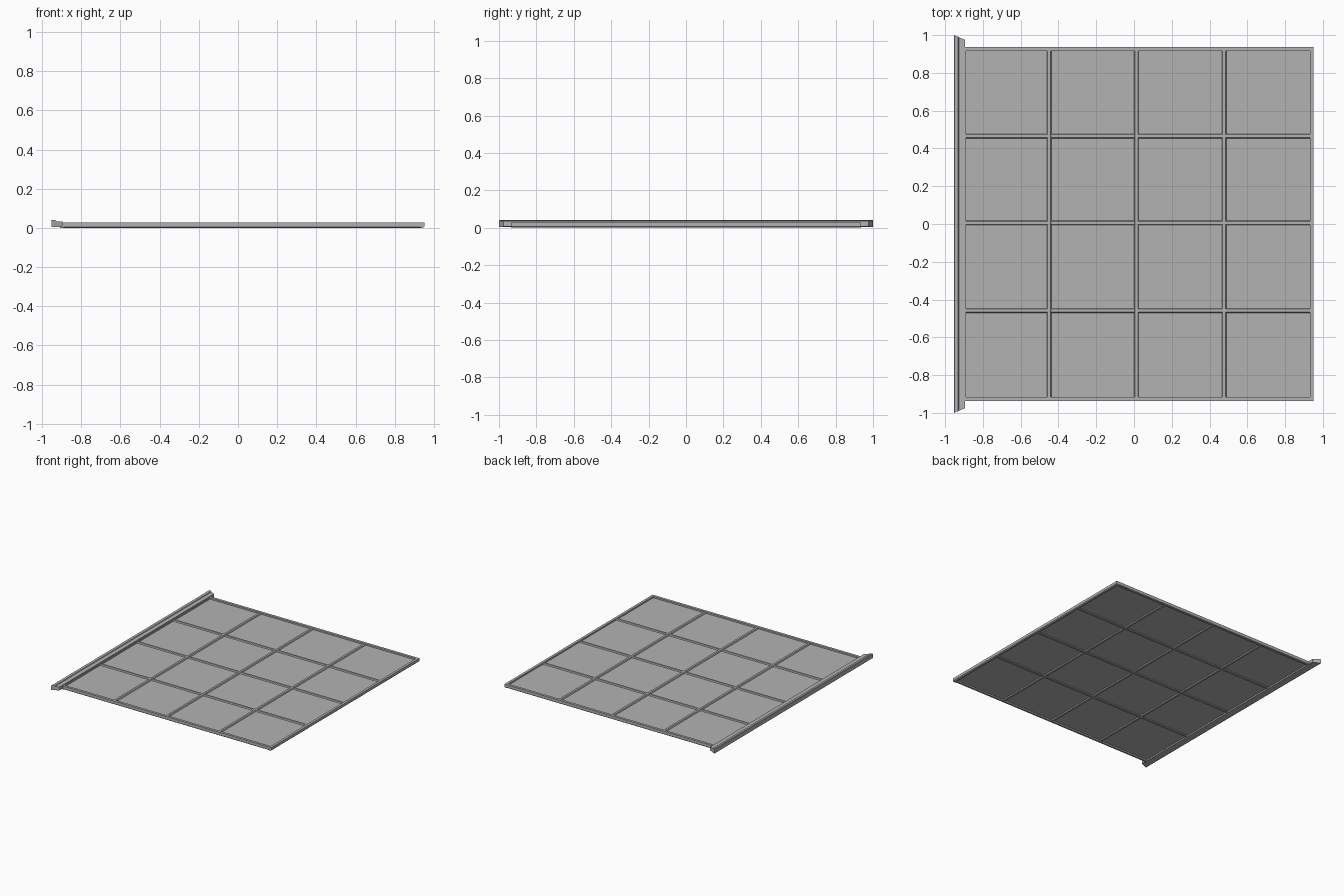
import bpy, bmesh

if "Cube" in bpy.data.objects:
    bpy.data.objects.remove(bpy.data.objects["Cube"])

grey = bpy.data.materials.new("grey_paint")
grey.diffuse_color = (0.45, 0.45, 0.45, 1)
grey.use_nodes = True
grey.node_tree.nodes["Principled BSDF"].inputs["Base Color"].default_value = grey.diffuse_color


def prism(name, profile, place, n0, n1):
    """Extrude a closed profile; place(u, v, s) gives the point at end s."""
    bm = bmesh.new()
    rings = [[bm.verts.new(place(u, v, s)) for u, v in profile] for s in (n0, n1)]
    n = len(profile)
    for i in range(n):
        k = (i+1) % n
        bm.faces.new((rings[0][i], rings[0][k], rings[1][k], rings[1][i]))
    for r in rings:
        bm.faces.new(r)
    bmesh.ops.recalc_face_normals(bm, faces=bm.faces)
    me = bpy.data.meshes.new(name)
    bm.to_mesh(me)
    bm.free()
    me.materials.append(grey)
    bpy.context.collection.objects.link(bpy.data.objects.new(name, me))


def rect(a, b, z0, z1):
    return [(a, z0), (b, z0), (b, z1), (a, z1)]


def along_y(u, v, s):
    return (u, s, v)


def along_x(u, v, s):
    return (s, u, v)


X0, X1, Y, W = -0.91, 0.951, 0.936, 0.02

# outer frame: rails and stiles, outer lower edge chamfered
prism("frame_outer_end", [(X1-W, 0), (X1-0.006, 0), (X1, 0.006), (X1, 0.027), (X1-W, 0.027)],
      along_y, -Y, Y)
prism("frame_sill_end", rect(X0, X0+W, 0, 0.027), along_y, -Y, Y)
for s, name in ((1, "back"), (-1, "front")):
    prism("frame_rail_" + name,
          [(s*(Y-W), 0), (s*(Y-0.004), 0), (s*Y, 0.004), (s*Y, 0.027), (s*(Y-W), 0.027)],
          along_x, X0+W, X1-W)


# glazing bars: narrow faces widening towards the glass
def bar(c, z0, z1):
    return [(c-0.008, z0), (c+0.008, z0), (c+0.012, 0.009), (c+0.012, 0.017),
            (c+0.008, z1), (c-0.008, z1), (c-0.012, 0.017), (c-0.012, 0.009)]


bars_x = (-0.449, 0.012, 0.477)
bars_y = (-0.459, 0.006, 0.465)
for i, x in enumerate(bars_x):
    prism(f"long_bar_{i}", bar(x, 0.003, 0.024), along_y, -Y+W, Y-W)
edges = (X0+W,) + bars_x + (X1-W,)
for j, y in enumerate(bars_y):
    for i in range(4):
        a = edges[i] + (0.008 if i else 0)
        b = edges[i+1] - (0.008 if i < 3 else 0)
        prism(f"cross_bar_{j}_{i}", bar(y, 0.004, 0.023), along_x, a, b)

# glass sheet
prism("glass", rect(-Y+W/2, Y-W/2, 0.011, 0.015), along_x, X0+W/2, X1-W/2)

# stepped sill with angled ends
prism("sill", [(-0.953, 0.005), (-0.91, 0.005), (-0.895, 0.007), (-0.895, 0.033),
               (-0.927, 0.034), (-0.931, 0.039), (-0.949, 0.041), (-0.953, 0.038)],
      lambda u, v, s: (u, s*(1 - (u+0.953)*0.43), v), -1, 1)
